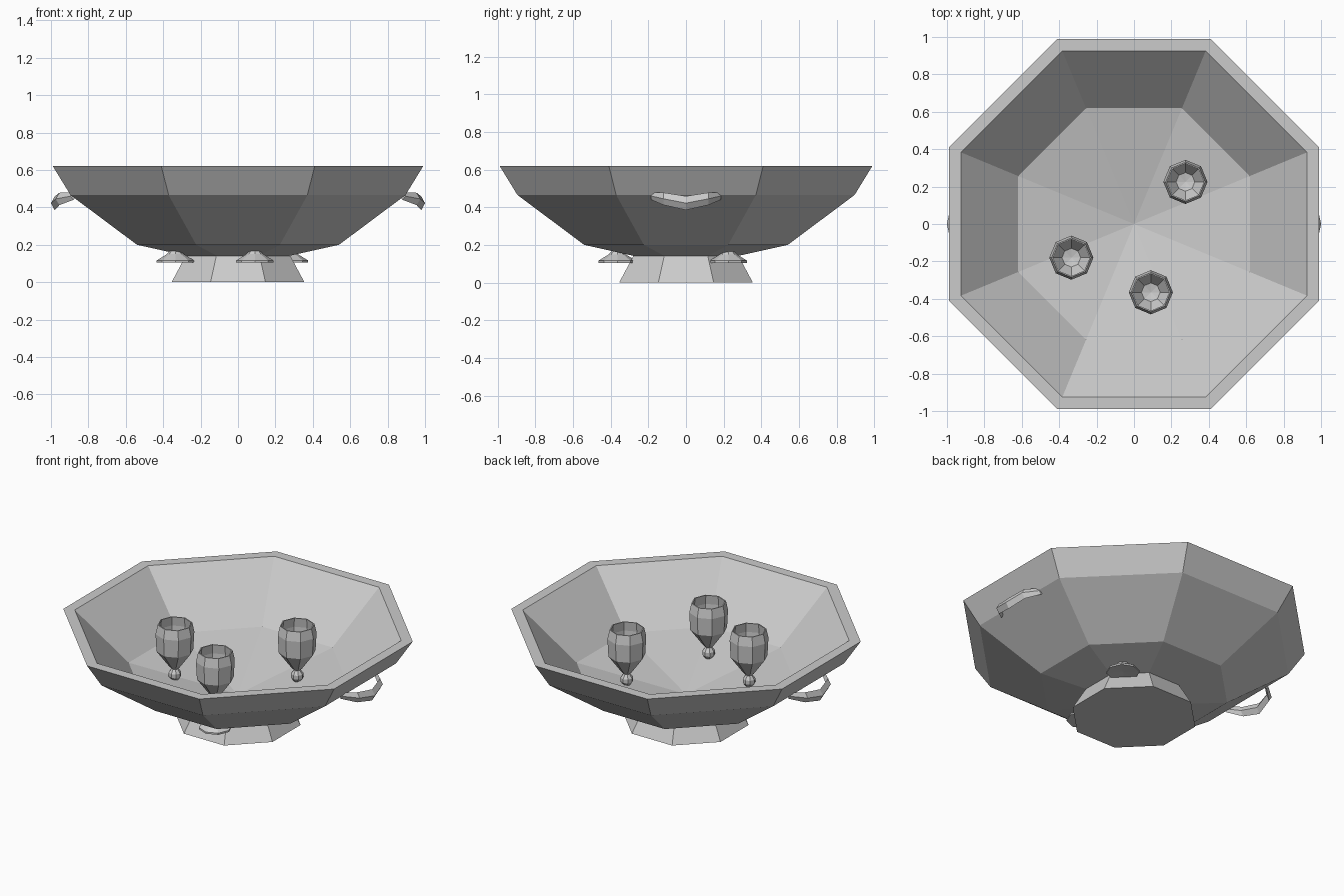
import bpy, bmesh, math
from mathutils import Vector

cube = bpy.data.objects.get("Cube")
if cube:
    bpy.data.objects.remove(cube)

grey = bpy.data.materials.new("stone_grey")
grey.use_nodes = True
colour = (0.6, 0.6, 0.6, 1)
grey.diffuse_color = colour
grey.node_tree.nodes["Principled BSDF"].inputs["Base Color"].default_value = colour


def finish(name, bm):
    bmesh.ops.recalc_face_normals(bm, faces=bm.faces)
    mesh = bpy.data.meshes.new(name)
    bm.to_mesh(mesh)
    bm.free()
    mesh.materials.append(grey)
    obj = bpy.data.objects.new(name, mesh)
    bpy.context.collection.objects.link(obj)
    return obj


def bridge(bm, a, b):
    """Join two rings; a ring of one vertex makes a fan."""
    n = max(len(a), len(b))
    for i in range(n):
        j = (i + 1) % n
        if len(a) == 1:
            bm.faces.new((a[0], b[j], b[i]))
        elif len(b) == 1:
            bm.faces.new((a[i], a[j], b[0]))
        else:
            bm.faces.new((a[i], a[j], b[j], b[i]))


def lathe(name, profile, turn=0.0, scale=1.0, sides=8):
    """Revolve (radius, height) points around z."""
    bm = bmesh.new()
    rings = []
    for r, z in profile:
        count = sides if r > 0 else 1
        rings.append([bm.verts.new((r * scale * math.cos(turn + math.tau * i / sides),
                                    r * scale * math.sin(turn + math.tau * i / sides), z))
                      for i in range(count)])
    for a, b in zip(rings, rings[1:]):
        bridge(bm, a, b)
    return finish(name, bm)


# Profiles of flat-sided parts are given at the middle of each side
half = math.pi / 8
flat = 1 / math.cos(half)

# Wide thick-walled bowl
lathe("bowl", [(0, 0.08), (0.54, 0.2), (0.895, 0.465), (0.99, 0.62),
               (0.925, 0.62), (0.62, 0.305), (0, 0.165)], half, flat)

# Flared foot
lathe("bowl_foot", [(0, 0), (0.355, 0), (0.28, 0.14), (0, 0.14)], half, flat)

# Goblets standing through the bowl floor
goblet = [(0, 0.11), (0.1, 0.105), (0.1, 0.116), (0.045, 0.15), (0.02, 0.18),
          (0.02, 0.24), (0.038, 0.265), (0.038, 0.29), (0.02, 0.315),
          (0.035, 0.33), (0.112, 0.435), (0.118, 0.55), (0.105, 0.61),
          (0.098, 0.61), (0.105, 0.55), (0.098, 0.44), (0.05, 0.37), (0, 0.36)]
spots = [("right", -0.335, -0.18), ("front", 0.09, -0.365), ("back", 0.275, 0.225)]
for side, x, y in spots:
    lathe(side + "_goblet", goblet).location = (x, y, 0)

# Loop handles: centre point, half depth and half height at each station
stations = [(0.88, -0.185, 0.46, 0.015, 0.02), (0.955, -0.12, 0.445, 0.02, 0.033),
            (0.98, 0, 0.422, 0.02, 0.037)]
stations += [(x, -y, z, d, h) for x, y, z, d, h in stations[1::-1]]
for side, sign in (("left", 1), ("right", -1)):
    bm = bmesh.new()
    rings = []
    for x, y, z, d, h in stations:
        section = [(d, 0), (0, h), (-d, 0), (0, -h)]
        rings.append([bm.verts.new(Vector((sign * (x + dx), y, z + dz)))
                      for dx, dz in section])
    for a, b in zip(rings, rings[1:]):
        bridge(bm, a, b)
    bm.faces.new(rings[0])
    bm.faces.new(rings[-1])
    finish(side + "_handle", bm)
